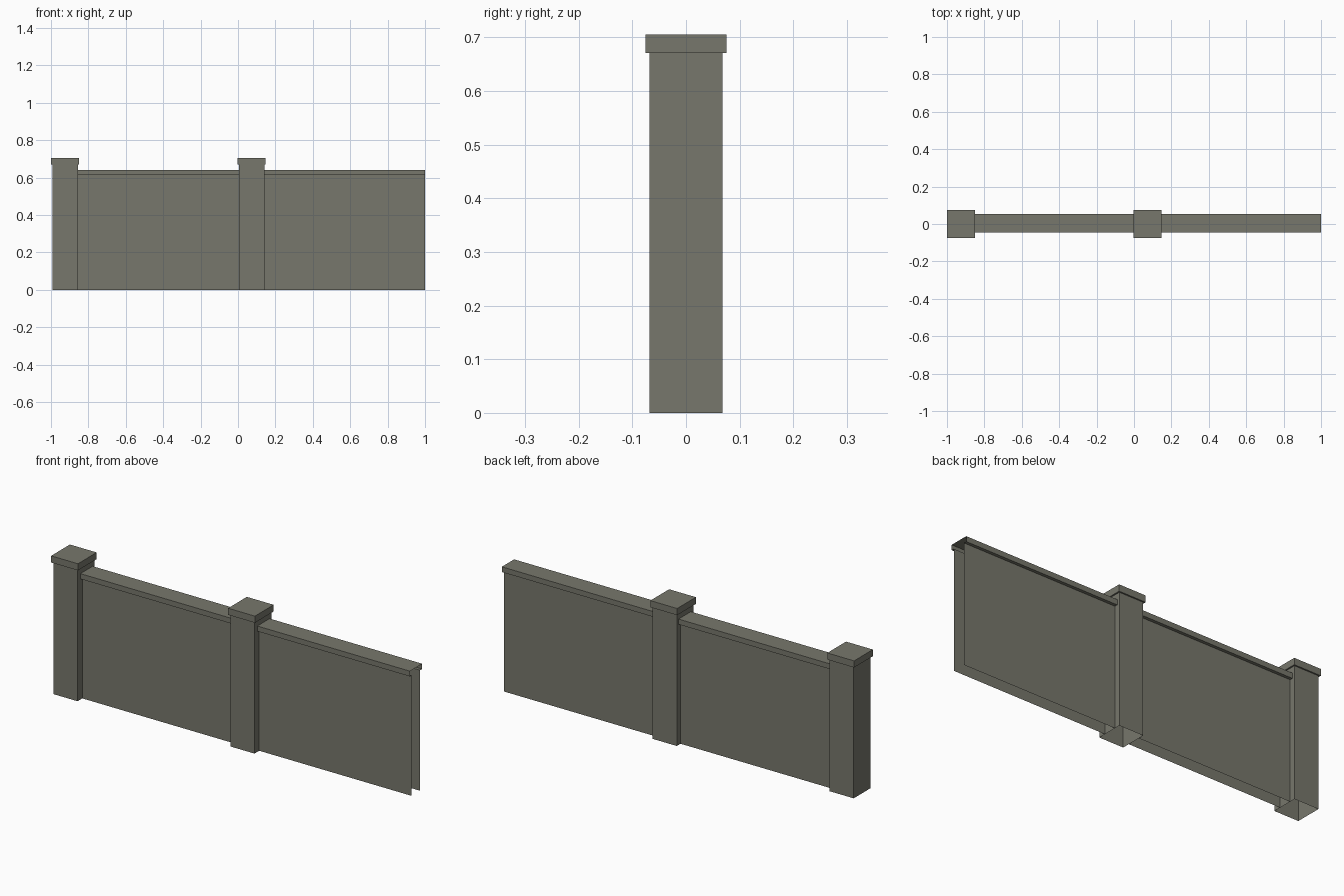
import bpy, bmesh

if "Cube" in bpy.data.objects:
    bpy.data.objects.remove(bpy.data.objects["Cube"])

stone = bpy.data.materials.new("grey_stone")
stone.diffuse_color = (0.185, 0.185, 0.15, 1)
stone.use_nodes = True
stone.node_tree.nodes["Principled BSDF"].inputs["Base Color"].default_value = stone.diffuse_color


def make_object(name, quads):
    """Flat-shaded object from a list of quads."""
    bm = bmesh.new()
    for q in quads:
        bm.faces.new([bm.verts.new(p) for p in q])
    bmesh.ops.remove_doubles(bm, verts=bm.verts, dist=1e-5)
    me = bpy.data.meshes.new(name)
    bm.to_mesh(me)
    bm.free()
    me.materials.append(stone)
    ob = bpy.data.objects.new(name, me)
    bpy.context.collection.objects.link(ob)
    return ob


def ring(cx, r, z):
    return [(cx - r, -r, z), (cx + r, -r, z), (cx + r, r, z), (cx - r, r, z)]


def bridge(a, b):
    return [(a[i], a[(i + 1) % 4], b[(i + 1) % 4], b[i]) for i in range(4)]


# Square posts, open at the bottom, with an overhanging cap
POST_R, CAP_R = 0.068, 0.0755
for side, cx in (("left", -0.9245), ("middle", 0.0725)):
    rings = [ring(cx, POST_R, 0), ring(cx, POST_R, 0.671),
             ring(cx, CAP_R, 0.671), ring(cx, CAP_R, 0.705)]
    make_object(side + "_post", bridge(rings[0], rings[1]))
    make_object(side + "_post_cap",
                bridge(rings[1], rings[2]) + bridge(rings[2], rings[3]) + [rings[3]])

# Hollow wall panels and their coping: a cross-section swept along x
WALL_F, WALL_B, COPE_F, COPE_B = -0.03, 0.038, -0.045, 0.054
Z_LOW, Z_TOP = 0.614, 0.641


def sweep(profile, x0, x1):
    return [((x0, *p), (x1, *p), (x1, *q), (x0, *q))
            for p, q in zip(profile, profile[1:])]


for side, x0, x1 in (("left", -0.8565, 0.0045), ("right", 0.1405, 1.0)):
    make_object(side + "_wall_front", sweep([(WALL_F, 0), (WALL_F, Z_LOW)], x0, x1))
    make_object(side + "_wall_back", sweep([(WALL_B, Z_LOW), (WALL_B, 0)], x0, x1))
    make_object(side + "_coping", sweep(
        [(WALL_F, Z_LOW), (COPE_F, Z_LOW), (COPE_F, Z_TOP),
         (COPE_B, Z_TOP), (COPE_B, Z_LOW), (WALL_B, Z_LOW)], x0, x1))
